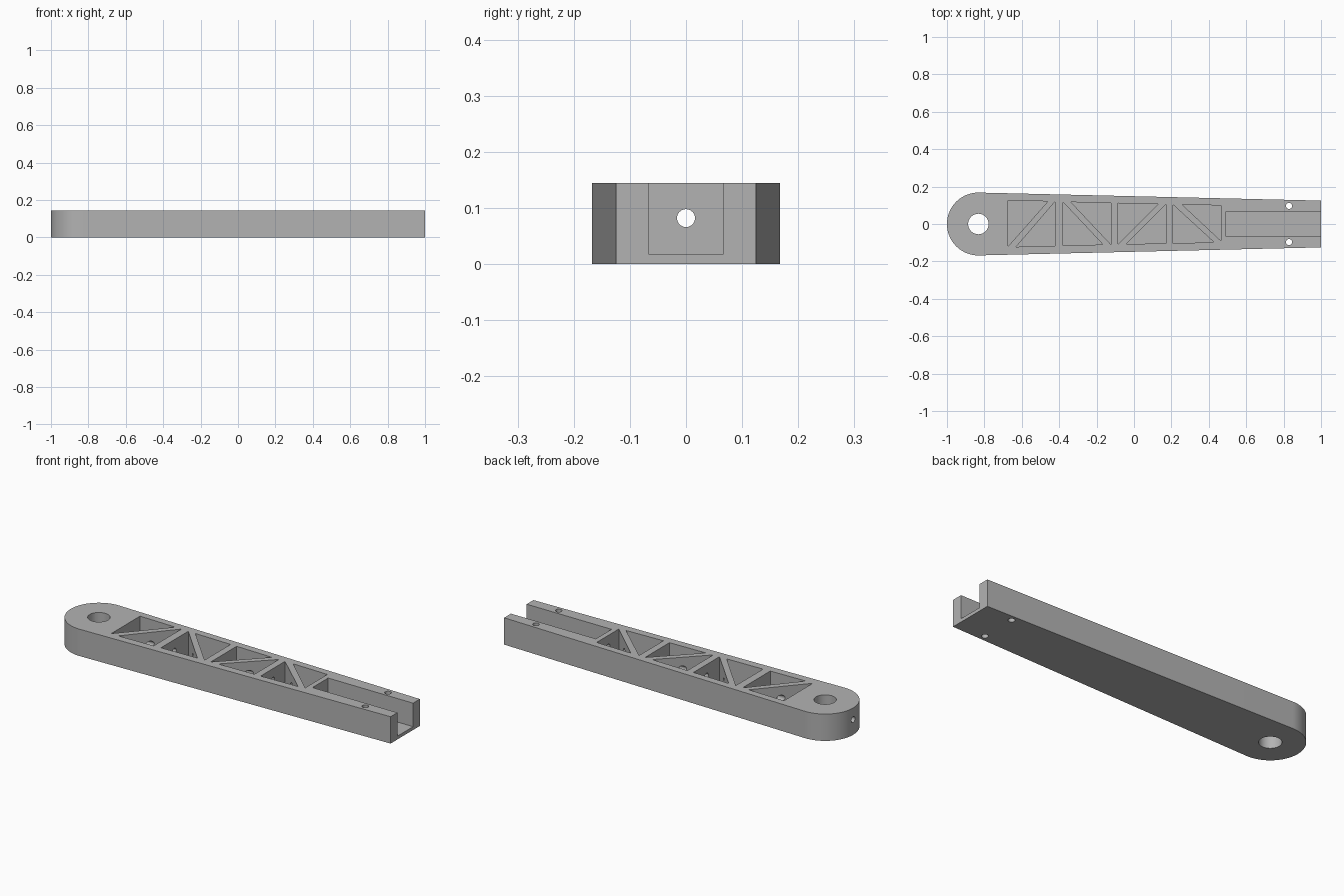
import bpy, bmesh, math
from mathutils import Matrix

cube = bpy.data.objects.get("Cube")
if cube:
    bpy.data.objects.remove(cube, do_unlink=True)

HEIGHT, FLOOR = 0.145, 0.018
PIVOT_X, END_R, TIP_HALF = -0.832, 0.168, 0.125

grey = bpy.data.materials.new("plain grey")
grey.use_nodes = True
colour = (0.45, 0.45, 0.45, 1)
grey.diffuse_color = colour
grey.node_tree.nodes["Principled BSDF"].inputs["Base Color"].default_value = colour


def prism(name, outline, z0, z1):
    """Extrude a flat outline from z0 to z1."""
    bm = bmesh.new()
    face = bm.faces.new([bm.verts.new((x, y, z0)) for x, y in outline])
    grown = bmesh.ops.extrude_face_region(bm, geom=[face])
    tops = [v for v in grown["geom"] if isinstance(v, bmesh.types.BMVert)]
    bmesh.ops.translate(bm, verts=tops, vec=(0, 0, z1 - z0))
    bmesh.ops.recalc_face_normals(bm, faces=bm.faces)
    mesh = bpy.data.meshes.new(name)
    bm.to_mesh(mesh)
    bm.free()
    mesh.materials.append(grey)
    obj = bpy.data.objects.new(name, mesh)
    bpy.context.collection.objects.link(obj)
    return obj


def circle(x, y, r, n=32):
    return [(x + r * math.cos(math.tau * i / n), y + r * math.sin(math.tau * i / n))
            for i in range(n)]


# Tapered arm body, rounded at the pivot end
start = math.radians(88.65)
steps = 48
outline = [(1, -TIP_HALF), (1, TIP_HALF)]
for i in range(steps + 1):
    a = start + (math.tau - 2 * start) * i / steps
    outline.append((PIVOT_X + END_R * math.cos(a), END_R * math.sin(a)))
arm = prism("arm", outline, 0, HEIGHT)

cutters = []

# Triangular truss pockets: two in each bay, split by a diagonal bar
pockets = [
    [(-0.674, 0.126), (-0.46, 0.121), (-0.674, -0.12)],
    [(-0.422, 0.12), (-0.422, -0.117), (-0.63, -0.122)],
    [(-0.38, 0.118), (-0.38, -0.115), (-0.166, -0.11)],
    [(-0.337, 0.117), (-0.123, 0.112), (-0.123, -0.11)],
    [(-0.086, 0.111), (0.128, 0.106), (-0.086, -0.11)],
    [(0.171, 0.105), (0.171, -0.103), (-0.043, -0.108)],
    [(0.208, 0.104), (0.208, -0.104), (0.427, -0.097)],
    [(0.257, 0.104), (0.465, 0.099), (0.465, -0.09)],
]
for tri in pockets:
    cutters.append(prism("pocket_cutter", tri, FLOOR, HEIGHT + 0.1))

# Open slot at the tip
slot = [(0.492, -0.067), (1.1, -0.067), (1.1, 0.067), (0.492, 0.067)]
cutters.append(prism("slot_cutter", slot, FLOOR, HEIGHT + 0.1))

# Pivot hole and a pair of small pin holes
for x, y, r in [(PIVOT_X, 0, 0.055), (0.829, 0.097, 0.0165), (0.829, -0.097, 0.0165)]:
    cutters.append(prism("hole_cutter", circle(x, y, r), -0.1, HEIGHT + 0.1))

# Bore running the whole length through the webs
bore = prism("bore_cutter", circle(0, 0, 0.016), -1.2, 1.2)
bore.data.transform(Matrix.Translation((0, 0, 0.082)) @ Matrix.Rotation(math.pi / 2, 4, 'Y'))
cutters.append(bore)

# Cut everything out, then drop the cutters
bpy.ops.object.select_all(action='DESELECT')
bpy.context.view_layer.objects.active = arm
arm.select_set(True)
for cutter in cutters:
    cutter.hide_render = True
    mod = arm.modifiers.new("cut", 'BOOLEAN')
    mod.operation = 'DIFFERENCE'
    mod.solver = 'EXACT'
    mod.object = cutter
    bpy.ops.object.modifier_apply(modifier=mod.name)
    bpy.data.objects.remove(cutter, do_unlink=True)

bpy.ops.object.shade_smooth_by_angle(angle=math.radians(30))
